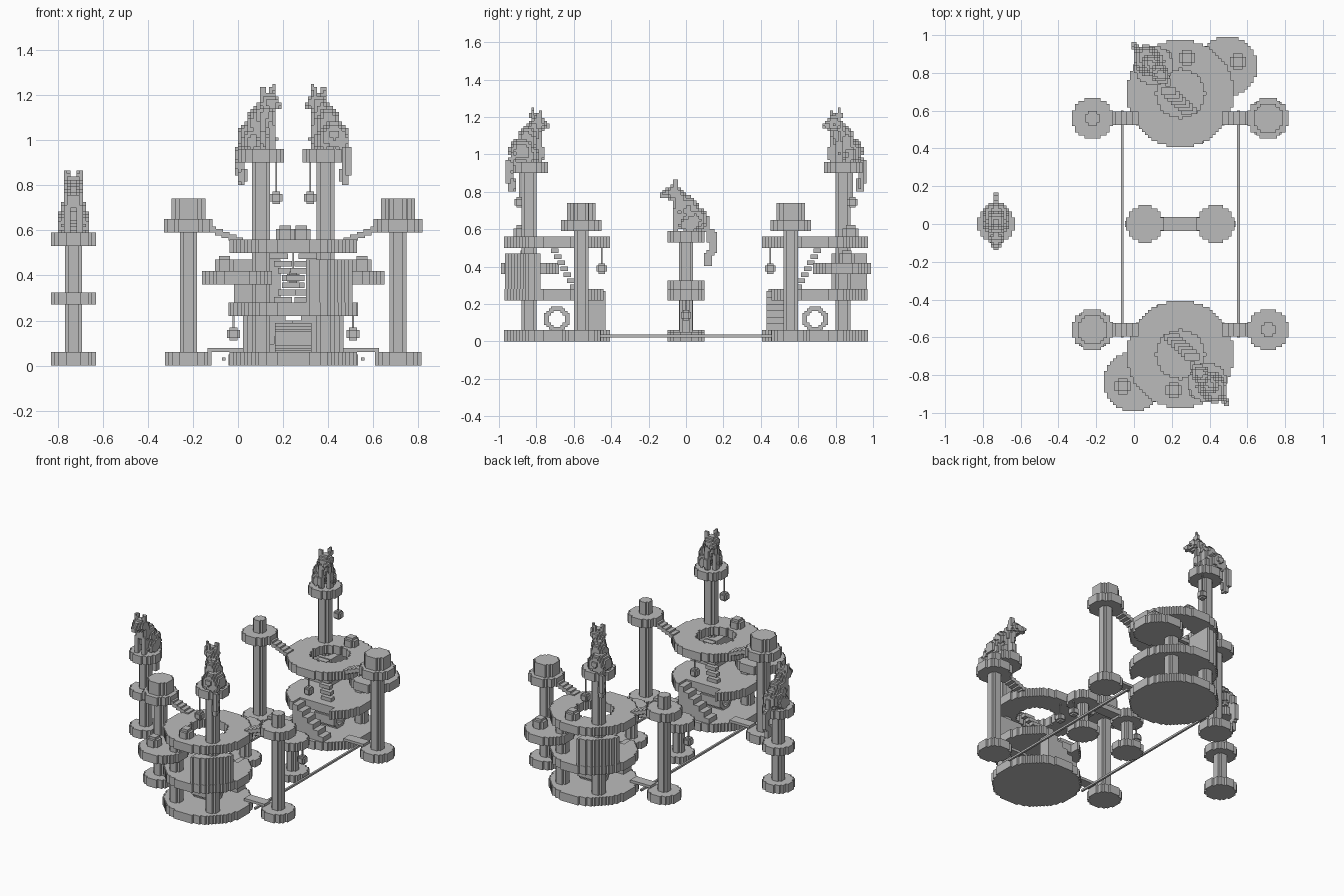
import bpy
import math
from mathutils import Vector

cube = bpy.data.objects.get("Cube")
if cube:
    bpy.data.objects.remove(cube)

GREY = (0.5, 0.5, 0.5, 1)
mat = bpy.data.materials.new("plain grey")
mat.use_nodes = True
mat.diffuse_color = GREY
mat.node_tree.nodes["Principled BSDF"].inputs["Base Color"].default_value = GREY

CELL = 0.016      # size of one block
MID = 0.245       # x of the axis the towers are turned about


def blocks(name, inside, lo, hi, size, pair=False):
    """Solid of blocks wherever inside(x, y, z) holds, outer faces only."""
    n = [max(1, round((hi[a] - lo[a]) / size[a])) for a in range(3)]
    d = [(hi[a] - lo[a]) / n[a] for a in range(3)]
    cells = {(i, j, k) for i in range(n[0]) for j in range(n[1]) for k in range(n[2])
             if inside(*(lo[a] + (c + 0.5) * d[a] for a, c in enumerate((i, j, k))))}
    index, faces = {}, []
    for c in cells:
        for a in range(3):
            u, v = (a + 1) % 3, (a + 2) % 3
            for side in (0, 1):
                near = list(c)
                near[a] += 2 * side - 1
                if tuple(near) in cells:
                    continue
                quad = []
                for du, dv in ((0, 0), (1, 0), (1, 1), (0, 1)):
                    p = list(c)
                    p[a] += side
                    p[u] += du
                    p[v] += dv
                    quad.append(index.setdefault(tuple(p), len(index)))
                faces.append(quad if side else quad[::-1])
    verts = [[lo[a] + p[a] * d[a] for a in range(3)] for p in index]
    mesh = bpy.data.meshes.new(name)
    mesh.from_pydata(verts, [], faces)
    mesh.materials.append(mat)
    obj = bpy.data.objects.new(name, mesh)
    bpy.context.collection.objects.link(obj)
    if pair:      # the back tower is the front one turned half round
        twin = bpy.data.objects.new("back_" + name, mesh)
        twin.rotation_euler.z = math.pi
        twin.location.x = 2 * MID
        bpy.context.collection.objects.link(twin)


def box(name, lo, hi, pair=False):
    size = [h - l for l, h in zip(lo, hi)]
    blocks(name, lambda x, y, z: True, lo, hi, size, pair)


def disc(name, x, y, r, z0, z1, pair=False, keep=lambda px, py: True):
    blocks(name, lambda px, py, pz: math.hypot(px - x, py - y) < r and keep(px, py),
           (x - r, y - r, z0), (x + r, y + r, z1), (CELL, CELL, z1 - z0), pair)


def ball(name, x, y, z, r, pair=False):
    c = Vector((x, y, z))
    blocks(name, lambda *p: (Vector(p) - c).length < r * 1.05,
           c - Vector((r, r, r)), c + Vector((r, r, r)), (r * 0.4,) * 3, pair)


def hanging_toy(name, x, y, z, top, pair=False):
    ball(name + "_ball", x, y, z, 0.028, pair)
    box(name + "_string", (x - 0.004, y - 0.004, z), (x + 0.004, y + 0.004, top), pair)


def cat(name, x, y, z, facing, drop, pair=False):
    """Seated cat: ellipsoids (side, forward, up) filled with blocks."""
    parts = [((0, -.05, .06), (.068, .07, .07)), ((0, -.01, .11), (.052, .06, .08)),
             ((0, .03, .15), (.043, .043, .07)), ((0, .065, .205), (.046, .05, .042)),
             ((0, .112, .195), (.023, .026, .02))]
    for s in (-1, 1):
        parts += [((s * .031, .055, .25), (.014, .016, .036)),     # ear
                  ((s * .028, .052, .05), (.02, .022, .09)),       # foreleg
                  ((s * .05, -.02, .035), (.024, .055, .045))]     # haunch
    for f, h in ((-.105, .035), (-.138, -.03), (-.143, -.09), (-.12, -.15)):
        parts.append(((0, f, h * drop), (.02, .027, .045)))        # tail
    fx, fy = Vector(facing).normalized()

    def inside(px, py, pz):
        dx, dy = px - x, py - y
        q = (dx * fy - dy * fx, dx * fx + dy * fy, pz - z)
        if q[2] < 0 and q[1] > -.1:
            return False
        return any(sum(((q[a] - c[a]) / r[a]) ** 2 for a in range(3)) < 1 for c, r in parts)

    blocks(name, inside, (x - .18, y - .18, z - .2), (x + .18, y + .18, z + .29),
           (0.014,) * 3, pair)


# Tower platforms
TY = -0.69
disc("tower_base", MID, TY, .283, 0, .06, True)
disc("middle_platform", MID, TY, .28, .22, .28, True,
     lambda x, y: not (y > -.53 and .1 < x < .36))
disc("top_platform", MID, TY, .283, .5, .56, True,
     lambda x, y: math.hypot(x - MID, y - TY) > .13)
disc("side_platform", -.005, -.835, .155, .36, .42, True)

# Tower posts and cat perch
PX, PY = 0.388, -0.84
disc("perch_post", PX, PY, .04, .06, .9, True)
disc("short_post", .102, PY, .04, .06, .5, True)
disc("perch", PX, PY, .103, .9, .96, True)
cat("perch_cat", PX + .005, PY, .96, (-.66, .75), .8, True)
hanging_toy("perch_toy", .32, -.89, .745, .9, True)
hanging_toy("platform_toy", MID, -.45, .39, .5, True)

# Hideaway room following the platform rim
disc("hideaway", MID, TY, .278, .28, .47, True, lambda x, y: x > .3 and y < -.77)

# Tunnel lying on the tower base
blocks("tunnel", lambda x, y, z: .042 < math.hypot(y - TY, z - .12) < .068,
       (MID - .08, TY - .068, .052), (MID + .08, TY + .068, .188),
       (.16, CELL * .8, CELL * .8), True)

# Lower stairs, upper stairs
for i in range(6):
    x = .12 + i * .04
    z = .06 + (i + 1) * .035
    box("lower_step", (x, -.52, .06), (x + .04, -.43, z), True)
for i in range(7):
    x, y, z = .2 + i * .018, -.6 - i * .017, .28 + i * .032
    box("upper_step", (x - .04, y - .02, z), (x + .04, y + .02, z + .025), True)

# Small toys lying on the platforms
ball("side_toy", -.06, -.86, .445, .042, True)
ball("top_toy", .21, -.88, .58, .042, True)

# Outer columns: one carries a pot, the other a plain post
CY = -0.56
for name, x in (("pot_column", -.22), ("open_column", .71)):
    disc(name + "_base", x, CY, .103, 0, .06, True)
    disc(name + "_post", x, CY, .038, .06, .74, True)
    disc(name + "_platform", x, CY, .108, .59, .65, True)
disc("pot", -.22, CY, .076, .65, .74, True)

# Stepped ramps and low planks joining columns to the tower
for s in (-1, 1):
    for i in range(6):
        x = MID + s * (.36 - i * .03)
        z = .605 - i * .012
        box("ramp_step", (x - .018, CY - .035, z - .015), (x + .018, CY + .035, z + .012), True)
    x0, x1 = sorted((MID + s * .38, MID + s * .22))
    box("plank", (x0, CY - .035, .06), (x1, CY + .035, .078), True)
    # Long floor rods between the two towers
    x = MID + s * .308
    box("floor_rod", (x - .007, -.6, .022), (x + .007, .6, .036))

# Low bridge between two small stands
for s in (-1, 1):
    x = MID + s * .187
    disc("stand_base", x, 0, .1, 0, .05)
    disc("stand_post", x, 0, .036, .05, .22)
    disc("stand_platform", x, 0, .1, .22, .28)
    hanging_toy("stand_toy", MID + s * .265, 0, .14, .22)
box("bridge", (MID - .11, -.038, .235), (MID + .11, .038, .27))

# Lone post with its cat
LX = -0.73
disc("lone_base", LX, 0, .1, 0, .06)
disc("lone_post", LX, 0, .038, .06, .53)
disc("lone_ring", LX, 0, .1, .27, .325)
disc("lone_perch", LX, 0, .1, .53, .59)
cat("lone_cat", LX, 0, .59, (0, -1), 1)
